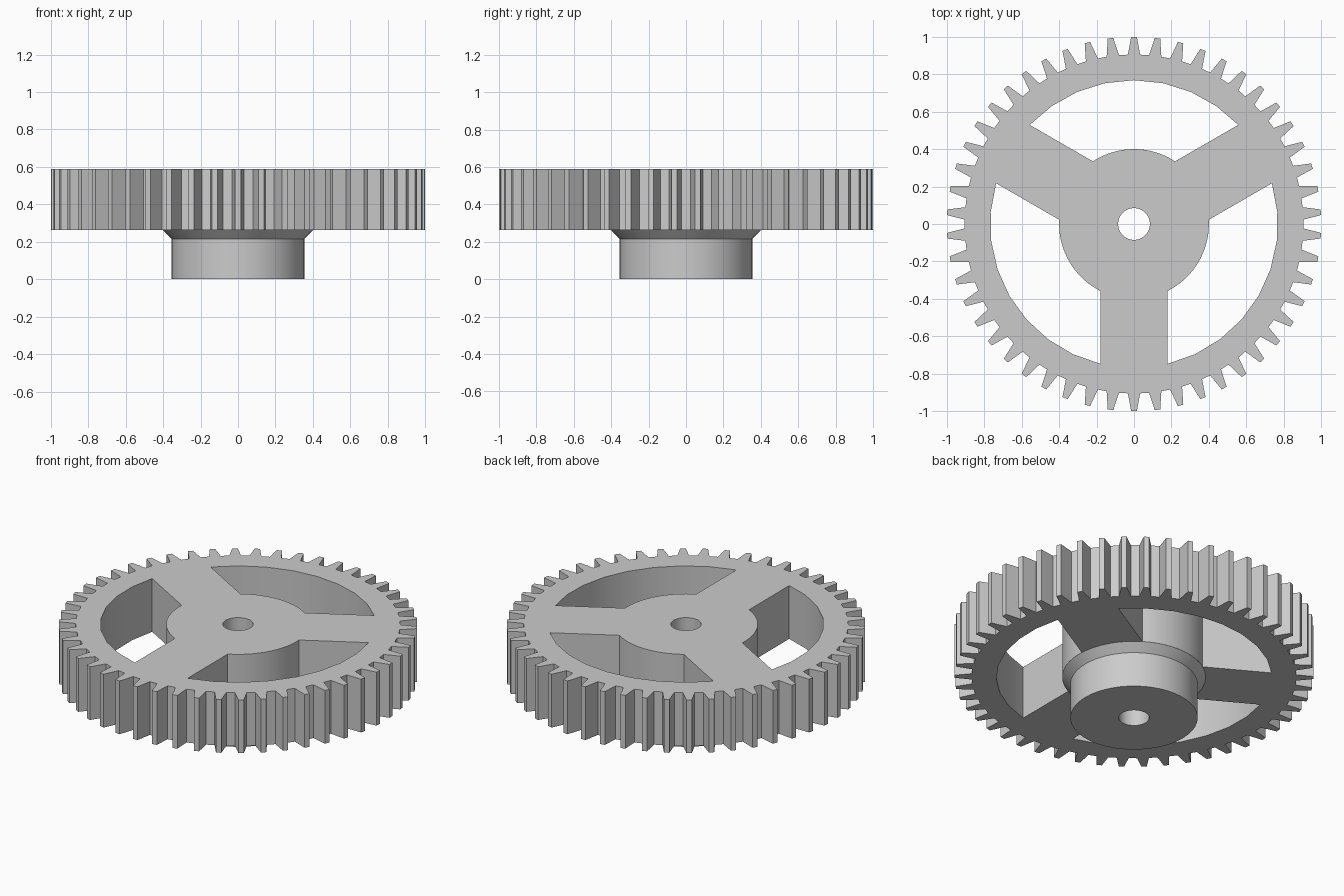
import bpy, bmesh
from math import pi, sin, cos, asin, radians

cube = bpy.data.objects.get("Cube")
if cube:
    bpy.data.objects.remove(cube, do_unlink=True)

TEETH = 50
BOTTOM, TOP = 0.262, 0.59
ROOT, TIP = 0.905, 1.0
BORE, HUB, RIM, SPOKE = 0.085, 0.4, 0.768, 0.18

grey = bpy.data.materials.new("plain grey")
grey.use_nodes = True
grey.diffuse_color = (0.6, 0.6, 0.6, 1)
grey.node_tree.nodes["Principled BSDF"].inputs["Base Color"].default_value = (0.6, 0.6, 0.6, 1)


def polar(r, a):
    return (r * cos(a), r * sin(a))


def arc(r, a, b, n):
    return [polar(r, a + (b - a) * i / n) for i in range(n + 1)]


def add_object(name, bm):
    mesh = bpy.data.meshes.new(name)
    bm.to_mesh(mesh)
    bm.free()
    mesh.materials.append(grey)
    ob = bpy.data.objects.new(name, mesh)
    bpy.context.collection.objects.link(ob)
    bpy.ops.object.select_all(action='DESELECT')
    ob.select_set(True)
    bpy.context.view_layer.objects.active = ob
    return ob


# Toothed outline, one tapered tooth pointing along +y
outline = []
for i in range(TEETH):
    a = pi / 2 + i * 2 * pi / TEETH
    for r, half in ((ROOT, -0.033), (TIP, -0.015), (TIP, 0.015), (ROOT, 0.033)):
        outline.append(polar(r, a + half / r))

# Bore and three windows between the spokes
loops = [outline, arc(BORE, 0, 2 * pi, 48)[:-1]]
for k in range(3):
    mid = pi / 2 + k * 2 * pi / 3
    outer = pi / 3 - asin(SPOKE / RIM)
    inner = pi / 3 - asin(SPOKE / HUB)
    loops.append(arc(RIM, mid - outer, mid + outer, 8)
                 + arc(HUB, mid + inner, mid - inner, 16))

# Gear wheel: fill the flat outline, then give it thickness
bm = bmesh.new()
edges = []
for loop in loops:
    vs = [bm.verts.new((x, y, TOP)) for x, y in loop]
    edges += [bm.edges.new((vs[i - 1], vs[i])) for i in range(len(vs))]
bmesh.ops.triangle_fill(bm, edges=edges, use_beauty=True, normal=(0, 0, 1))
bm.normal_update()
for f in bm.faces:
    if f.normal.z < 0:
        f.normal_flip()
wheel = add_object("gear_wheel", bm)
solid = wheel.modifiers.new("thickness", 'SOLIDIFY')
solid.thickness = TOP - BOTTOM
solid.offset = -1
bpy.ops.object.modifier_apply(modifier=solid.name)
bpy.ops.object.shade_smooth_by_angle(angle=radians(30))

# Hub below the wheel: turned ring with a chamfered collar
profile = [(BORE, 0), (0.355, 0), (0.355, 0.215), (HUB, BOTTOM), (BORE, BOTTOM)]
STEPS = 48
bm = bmesh.new()
rings = [[bm.verts.new((*polar(r, 2 * pi * i / STEPS), z)) for i in range(STEPS)]
         for r, z in profile]
for k, low in enumerate(rings):
    high = rings[(k + 1) % len(rings)]
    for i in range(STEPS):
        j = (i + 1) % STEPS
        bm.faces.new((low[i], low[j], high[j], high[i]))
bmesh.ops.recalc_face_normals(bm, faces=bm.faces)
add_object("hub", bm)
bpy.ops.object.shade_smooth_by_angle(angle=radians(30))
